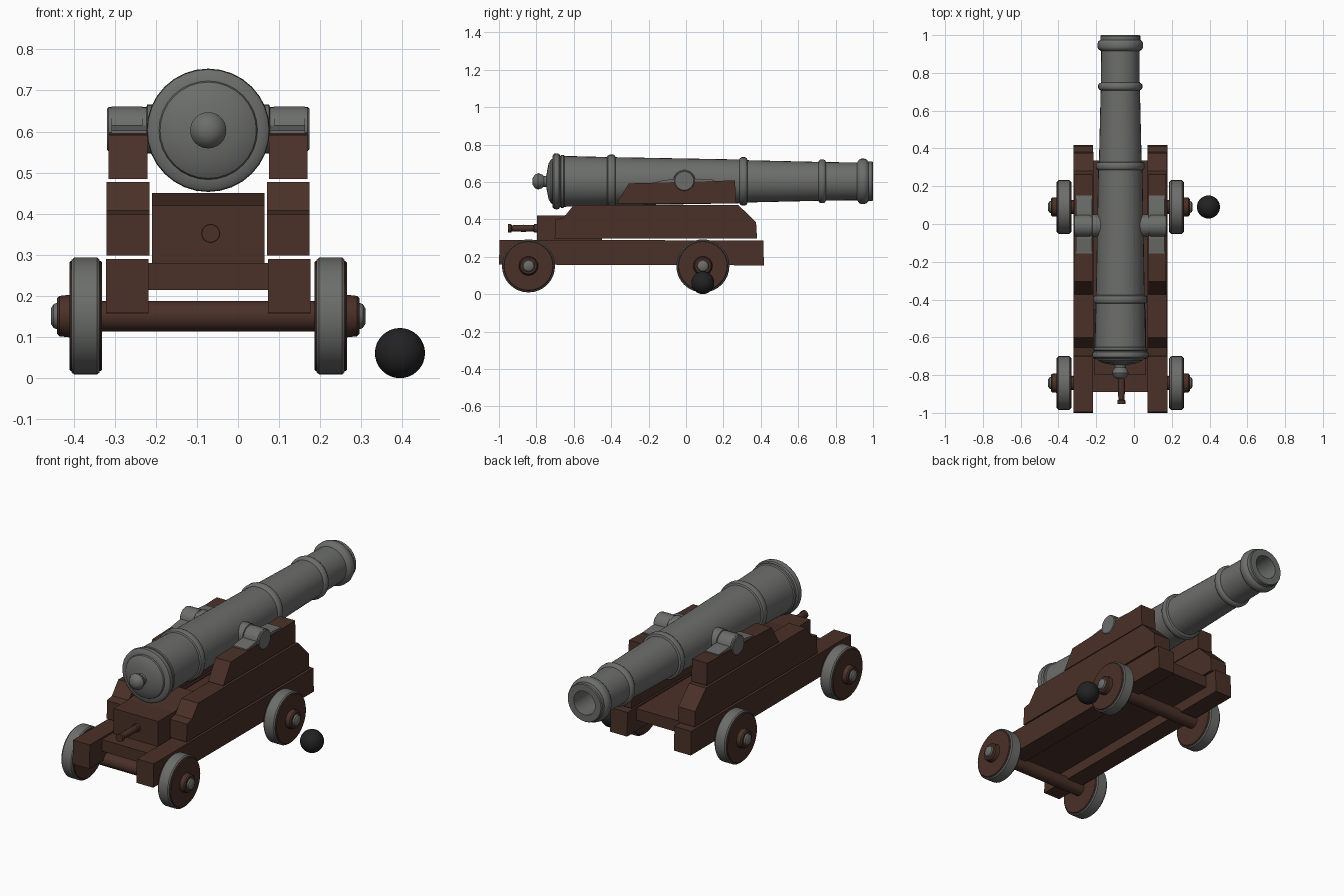
import bpy, bmesh, math
from mathutils import Vector

CX = -0.0725          # centre line of the gun
BZ = 0.603            # bore height


def material(name, rgb):
    m = bpy.data.materials.new(name)
    m.diffuse_color = (*rgb, 1)
    return m


WOOD = material("dark brown wood", (0.068, 0.030, 0.021))
IRON = material("grey iron", (0.150, 0.155, 0.148))
BLACK = material("black iron", (0.016, 0.016, 0.016))


def finish(bm, name, mat, smooth=False):
    bmesh.ops.remove_doubles(bm, verts=bm.verts, dist=1e-5)
    bmesh.ops.recalc_face_normals(bm, faces=bm.faces)
    me = bpy.data.meshes.new(name)
    bm.to_mesh(me)
    bm.free()
    me.materials.append(mat)
    ob = bpy.data.objects.new(name, me)
    bpy.context.collection.objects.link(ob)
    if smooth:
        bpy.ops.object.select_all(action='DESELECT')
        ob.select_set(True)
        bpy.context.view_layer.objects.active = ob
        bpy.ops.object.shade_smooth_by_angle(angle=math.radians(35))
    return ob


def lathe(name, mat, profile, axis, origin, sign=1, n=32, closed=False):
    """Spin (distance along axis, radius) points round the X or Y axis."""
    bm = bmesh.new()
    o = Vector(origin)
    rings = []
    for t, r in profile:
        ring = []
        for i in range(n):
            a = 2 * math.pi * i / n
            c, s = r * math.cos(a), r * math.sin(a)
            p = Vector((sign * t, c, s)) if axis == 'X' else Vector((c, sign * t, s))
            ring.append(bm.verts.new(o + p))
        rings.append(ring)
    pairs = list(zip(rings, rings[1:]))
    if closed:
        pairs.append((rings[-1], rings[0]))
    for a, b in pairs:
        for i in range(n):
            j = (i + 1) % n
            bm.faces.new((a[i], a[j], b[j], b[i]))
    return finish(bm, name, mat, True)


def slab(name, mat, outline, x0, x1):
    """Extrude a side outline of (y, z) points from x0 to x1."""
    bm = bmesh.new()
    a = [bm.verts.new((x0, y, z)) for y, z in outline]
    b = [bm.verts.new((x1, y, z)) for y, z in outline]
    bm.faces.new(a)
    bm.faces.new(b[::-1])
    for i in range(len(a)):
        j = (i + 1) % len(a)
        bm.faces.new((a[i], b[i], b[j], a[j]))
    return finish(bm, name, mat)


# Barrel: knob, breech, reinforcing rings, muzzle and bore in one profile
barrel = [(-0.822, 0), (-0.820, 0.018), (-0.808, 0.036), (-0.790, 0.044), (-0.772, 0.038),
          (-0.760, 0.029), (-0.747, 0.030), (-0.742, 0.060), (-0.735, 0.095), (-0.722, 0.117),
          (-0.715, 0.120), (-0.713, 0.138), (-0.705, 0.148), (-0.690, 0.150), (-0.678, 0.146),
          (-0.672, 0.136), (-0.667, 0.142), (-0.655, 0.142), (-0.650, 0.136),
          (-0.422, 0.130), (-0.418, 0.138), (-0.408, 0.143), (-0.390, 0.143), (-0.380, 0.138), (-0.376, 0.129),
          (0.285, 0.117), (0.289, 0.124), (0.298, 0.129), (0.316, 0.129), (0.325, 0.124), (0.329, 0.113),
          (0.708, 0.104), (0.712, 0.112), (0.720, 0.117), (0.736, 0.117), (0.744, 0.112), (0.748, 0.103),
          (0.915, 0.101), (0.925, 0.116), (0.935, 0.121), (0.955, 0.121), (0.967, 0.116),
          (0.975, 0.106), (0.995, 0.106), (1.0, 0.102), (1.0, 0.066), (0.55, 0.066), (0.55, 0)]
lathe("barrel", IRON, barrel, 'Y', (CX, 0, BZ))

# Floor, elevating wedge and its handle
slab("carriage_floor", WOOD, [(-0.89, 0.215), (0.335, 0.215), (0.335, 0.28), (-0.89, 0.28)],
     CX - 0.146, CX + 0.146)
slab("elevating_wedge", WOOD, [(-0.797, 0.28), (-0.45, 0.28), (-0.45, 0.45), (-0.66, 0.42), (-0.797, 0.42)],
     CX - 0.137, CX + 0.137)
lathe("wedge_handle", WOOD, [(-0.953, 0), (-0.953, 0.022), (-0.935, 0.022), (-0.930, 0.016), (-0.87, 0.019),
                             (-0.815, 0.017), (-0.812, 0.023), (-0.795, 0.023), (-0.795, 0)],
      'Y', (CX + 0.006, 0, 0.352), n=16)

# Side outlines of the stepped cheeks
lower = [(-1.0, 0.158), (0.417, 0.154), (0.413, 0.287), (-0.996, 0.290)]
middle = [(-0.702, 0.298), (0.38, 0.298), (0.375, 0.383), (0.28, 0.477), (-0.60, 0.477),
          (-0.655, 0.408), (-0.70, 0.398)]
upper = [(-0.372, 0.485), (0.267, 0.485), (0.262, 0.608), (-0.305, 0.592)]
strap = [(-0.155, 0.590), (0.15, 0.600), (0.15, 0.611), (0.07, 0.617), (-0.08, 0.614), (-0.155, 0.603)]

tyre = [(0.264, 0.130), (0.264, 0.137), (0.270, 0.142), (0.326, 0.142), (0.332, 0.137), (0.332, 0.130)]
disc = [(0.258, 0), (0.258, 0.130), (0.262, 0.134), (0.334, 0.134), (0.338, 0.130), (0.338, 0)]
hub = [(0.335, 0), (0.335, 0.052), (0.362, 0.049), (0.368, 0.043), (0.368, 0)]
cap = [(0.366, 0), (0.366, 0.033), (0.376, 0.029), (0.383, 0.018), (0.383, 0)]
trunnion = [(0.09, 0), (0.09, 0.060), (0.148, 0.060), (0.150, 0.054), (0.242, 0.054), (0.246, 0.050), (0.246, 0)]
band = [(0.160, 0.050), (0.160, 0.059), (0.235, 0.059), (0.235, 0.050)]

for side, s in (("left", -1), ("right", 1)):
    for part, pts, a, b in (("lower", lower, 0.145, 0.249), ("middle", middle, 0.143, 0.247),
                            ("upper", upper, 0.148, 0.242)):
        slab(f"{side}_{part}_cheek", WOOD, pts, CX + s * a, CX + s * b)
    # Trunnion with its iron hold-down strap
    slab(f"{side}_strap_plate", IRON, strap, CX + s * 0.150, CX + s * 0.235)
    lathe(f"{side}_trunnion", IRON, trunnion, 'X', (CX, -0.009, 0.606), s, 24)
    lathe(f"{side}_trunnion_band", IRON, band, 'X', (CX, -0.009, 0.602), s, 24, True)
    # Wheels
    for end, y in (("front", -0.842), ("back", 0.09)):
        o = (CX, y, 0.151)
        lathe(f"{end}_{side}_wheel", WOOD, disc, 'X', o, s)
        lathe(f"{end}_{side}_tyre", IRON, tyre, 'X', o, s, closed=True)
        lathe(f"{end}_{side}_hub", WOOD, hub, 'X', o, s, 16)
        lathe(f"{end}_{side}_hub_cap", IRON, cap, 'X', o, s, 12)

# Axles
for end, y in (("front", -0.842), ("back", 0.09)):
    lathe(f"{end}_axle", WOOD, [(-0.262, 0), (-0.262, 0.037), (0.262, 0.037), (0.262, 0)],
          'X', (CX, y, 0.151), n=16)

# Cannonball beside the back wheel
bm = bmesh.new()
bmesh.ops.create_uvsphere(bm, u_segments=32, v_segments=16, radius=0.061)
bmesh.ops.translate(bm, verts=bm.verts, vec=(0.394, 0.09, 0.061))
finish(bm, "cannonball", BLACK, True)
